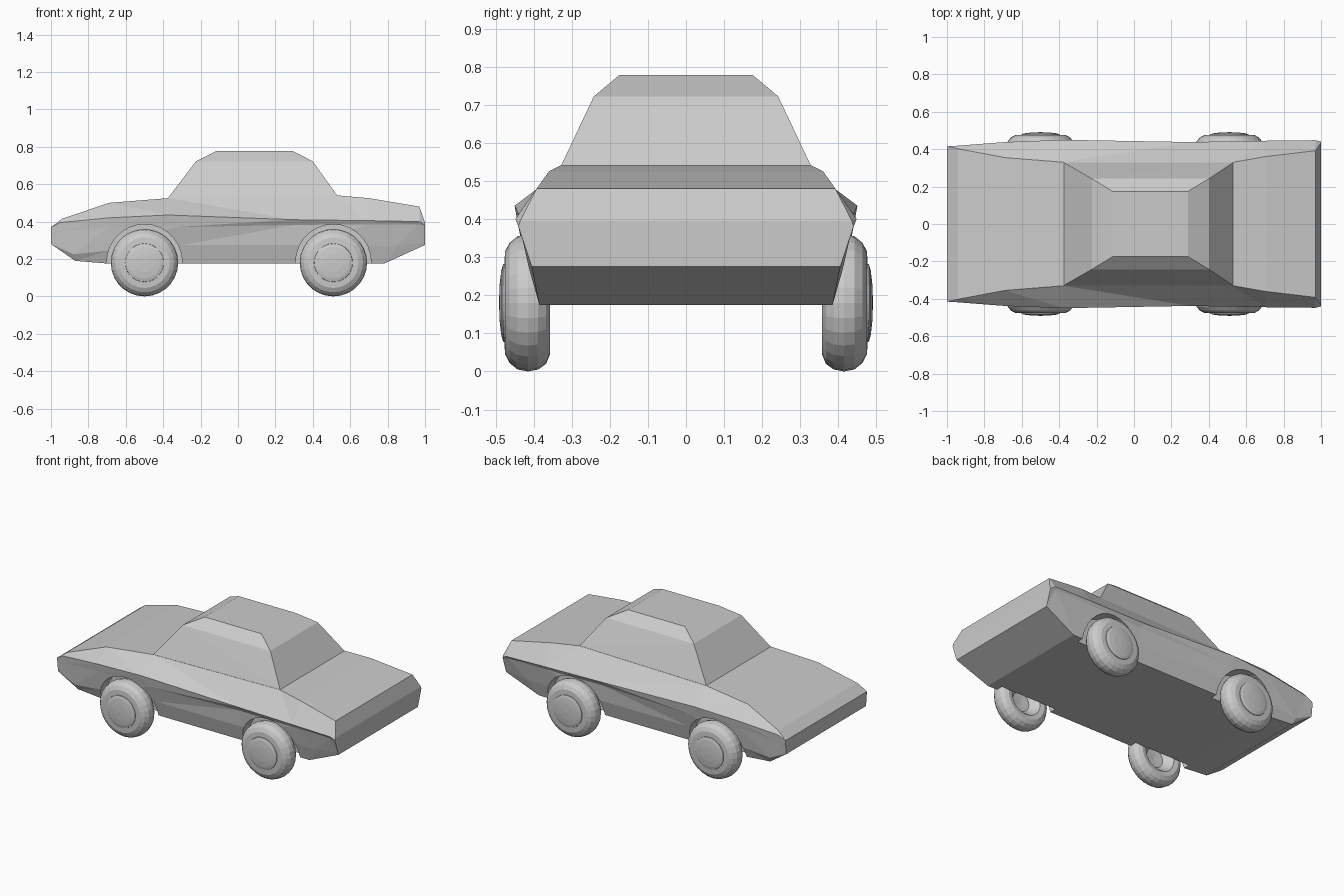
import bpy, bmesh, math

if "Cube" in bpy.data.objects:
    bpy.data.objects.remove(bpy.data.objects["Cube"])

WHEELS_X = (-0.50, 0.51)
WHEEL_Z = 0.18


def finish(bm, name):
    bmesh.ops.recalc_face_normals(bm, faces=bm.faces[:])
    mesh = bpy.data.meshes.new(name)
    bm.to_mesh(mesh)
    bm.free()
    obj = bpy.data.objects.new(name, mesh)
    bpy.context.collection.objects.link(obj)
    return obj


def loft(name, rings, cap_start=True):
    """Skin a list of equal closed rings and cap the ends."""
    bm = bmesh.new()
    rows = [[bm.verts.new(p) for p in ring] for ring in rings]
    n = len(rows[0])
    for a, b in zip(rows, rows[1:]):
        for i in range(n):
            j = (i + 1) % n
            bm.faces.new((a[i], a[j], b[j], b[i]))
    if cap_start:
        bm.faces.new(rows[0])
    bm.faces.new(rows[-1])
    bmesh.ops.triangulate(bm, faces=[f for f in bm.faces if len(f.verts) == 4])
    return finish(bm, name)


def lathe(name, profile, x, side, steps=28):
    """Spin (radius, y) points about the wheel axle."""
    bm = bmesh.new()
    verts = [bm.verts.new((x + r, side * y, WHEEL_Z)) for r, y in profile]
    edges = [bm.edges.new(p) for p in zip(verts, verts[1:])]
    bmesh.ops.spin(bm, geom=verts + edges, cent=(x, 0, WHEEL_Z), axis=(0, 1, 0),
                   angle=math.tau, steps=steps, use_duplicate=False)
    bmesh.ops.remove_doubles(bm, verts=bm.verts[:], dist=0.0005)
    return finish(bm, name)


# Body: half sections nose to tail, ordered floor, sill, crease, belt, shoulder
sections = [
    [(-1, .405, .28), (-1, .408, .30), (-1, .41, .32), (-1, .413, .345), (-1, .415, .37)],
    [(-.87, .385, .19), (-.88, .405, .225), (-.94, .414, .35), (-.95, .418, .395), (-.94, .402, .415)],
    [(-.69, .385, .175), (-.69, .412, .245), (-.69, .43, .37), (-.69, .438, .42), (-.69, .355, .50)],
    [(-.375, .385, .175), (-.30, .412, .275), (-.34, .438, .37), (-.375, .45, .435), (-.375, .33, .525)],
    [(.30, .385, .175), (.32, .412, .275), (.30, .422, .382), (.30, .438, .41), (.53, .33, .54)],
    [(.70, .385, .175), (.70, .412, .27), (.70, .435, .385), (.70, .445, .405), (.70, .36, .525)],
    [(.78, .385, .175), (.85, .412, .27), (.96, .438, .385), (.97, .448, .40), (.97, .392, .48)],
    [(1, .405, .275), (1, .41, .29), (1, .435, .365), (1, .44, .38), (1, .435, .395)],
]
body = loft("car_body", [s + [(x, -y, z) for x, y, z in reversed(s)] for s in sections])

# Wheel arches cut into the body sides
for x in WHEELS_X:
    for side in (-1, 1):
        bpy.ops.mesh.primitive_cylinder_add(
            vertices=28, radius=0.202, depth=0.3,
            location=(x, side * 0.49, 0.183), rotation=(math.pi / 2, 0, 0))
        cutter = bpy.context.object
        cutter.name = "arch_cutter"
        cutter.hide_render = True
        mod = body.modifiers.new("arch", 'BOOLEAN')
        mod.operation = 'DIFFERENCE'
        mod.solver = 'EXACT'
        mod.object = cutter
        bpy.context.view_layer.objects.active = body
        bpy.ops.object.modifier_apply(modifier=mod.name)
        bpy.data.objects.remove(cutter)


# Cabin: sill, roof edge and roof rings
def rect(x0, x1, y, z0, z1):
    return [(x0, -y, z0), (x1, -y, z1), (x1, y, z1), (x0, y, z0)]


loft("cabin", [rect(-.375, .53, .328, .525, .54),
               rect(-.225, .40, .242, .722, .722),
               rect(-.115, .29, .175, .778, .778)], cap_start=False)

# Wheels: rounded tyre with hollow back, and a domed hub cap
tyre = [(0, .415), (.06, .41), (.085, .385), (.105, .362), (.135, .357), (.16, .367),
        (.175, .388), (.18, .415), (.175, .442), (.158, .463), (.135, .475), (.103, .477)]
hub = [(.104, .465), (.102, .48), (.085, .485), (.05, .489), (0, .491)]
for end, x in zip(("front", "rear"), WHEELS_X):
    for label, side in (("right", -1), ("left", 1)):
        lathe(f"{end}_{label}_tyre", tyre, x, side)
        lathe(f"{end}_{label}_hub_cap", hub, x, side)
